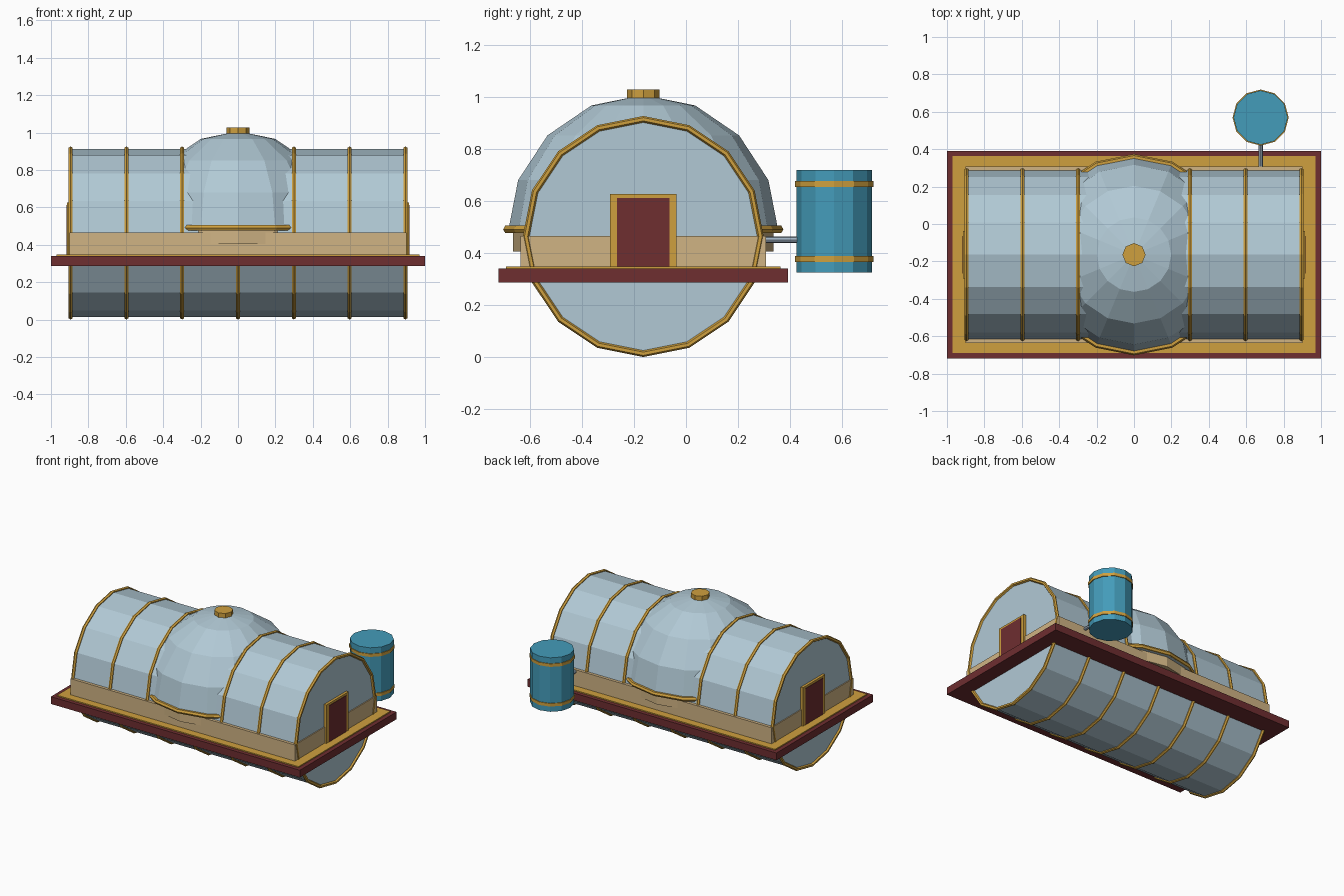
import bpy, bmesh
from math import sin, cos, pi
from mathutils import Matrix

old = bpy.data.objects.get("Cube")
if old:
    bpy.data.objects.remove(old, do_unlink=True)

YC = -0.164      # centre line of the building
ZC = 0.4635      # axis height of the hull


def material(name, rgb):
    """Flat material from display colour values."""
    lin = [((c / 255 + 0.055) / 1.055) ** 2.4 for c in rgb] + [1.0]
    m = bpy.data.materials.new(name)
    m.use_nodes = True
    m.diffuse_color = lin
    m.node_tree.nodes["Principled BSDF"].inputs["Base Color"].default_value = lin
    return m


PALE = material("pale blue", (177, 201, 213))
GOLD = material("gold", (207, 160, 62))
TAN = material("tan", (208, 180, 132))
RED = material("dark red", (110, 46, 48))
TEAL = material("teal blue", (68, 156, 186))
STEEL = material("steel", (160, 178, 194))


def finish(name, bm, mat):
    bmesh.ops.recalc_face_normals(bm, faces=bm.faces)
    mesh = bpy.data.meshes.new(name)
    bm.to_mesh(mesh)
    bm.free()
    mesh.materials.append(mat)
    obj = bpy.data.objects.new(name, mesh)
    bpy.context.collection.objects.link(obj)
    return obj


def box(name, mat, x, y, z):
    """Box from three (low, high) ranges."""
    bm = bmesh.new()
    bmesh.ops.create_cube(bm, size=1)
    for v in bm.verts:
        for i, (a, b) in enumerate((x, y, z)):
            v.co[i] = (a + b) / 2 + v.co[i] * (b - a)
    return finish(name, bm, mat)


def lathe(name, mat, profile, sides, centre, axis="Z", ring=False):
    """Turn a (radius, height) profile; a ring closes on itself, others get caps."""
    bm = bmesh.new()
    loops = [[bm.verts.new((r * cos(2 * pi * k / sides), r * sin(2 * pi * k / sides), h))
              for k in range(sides)] for r, h in profile]
    pairs = list(zip(loops, loops[1:]))
    if ring:
        pairs.append((loops[-1], loops[0]))
    for a, b in pairs:
        for k in range(sides):
            n = (k + 1) % sides
            bm.faces.new((a[k], a[n], b[n], b[k]))
    if not ring:
        bm.faces.new(loops[0])
        bm.faces.new(loops[-1])
    bmesh.ops.remove_doubles(bm, verts=bm.verts, dist=0.0001)
    turn = {"Z": Matrix(), "X": Matrix.Rotation(pi / 2, 4, "Y"),
            "Y": Matrix.Rotation(pi / 2, 4, "X")}[axis]
    bm.transform(Matrix.Translation(centre) @ turn)
    return finish(name, bm, mat)


def tube_profile(major, minor, n=6):
    return [(major + minor * cos(2 * pi * k / n), minor * sin(2 * pi * k / n)) for k in range(n)]


# Hull with its ribs
HULL_R, HALF = 0.45, 0.895
lathe("hull", PALE, [(HULL_R, -HALF), (HULL_R, HALF)], 16, (0, YC, ZC), "X")
for i in range(-3, 4):
    lathe(f"hull_rib_{i + 4}", GOLD, tube_profile(HULL_R, 0.0125), 16,
          (i * HALF / 3, YC, ZC), "X", ring=True)

# Deck and lower walls
box("deck", RED, (-1, 1), (YC - 0.555, YC + 0.555), (0.287, 0.34))
box("deck_trim", GOLD, (-0.97, 0.97), (YC - 0.527, YC + 0.527), (0.335, 0.348))
box("lower_wall", TAN, (-0.902, 0.902), (YC - 0.471, YC + 0.471), (0.34, 0.465))

# Doors at both ends
for side, s in (("left", 1), ("right", -1)):
    def span(a, b):
        return tuple(sorted((s * a, s * b)))
    box(f"{side}_door_frame", GOLD, span(0.89, 0.914), (YC - 0.127, YC + 0.127), (0.345, 0.627))
    box(f"{side}_door", RED, span(0.9, 0.917), (YC - 0.1, YC + 0.1), (0.349, 0.612))

# Dome, its base, ring and cap
DOME_R, DOME_H, DOME_Z = 0.52, 0.53, 0.477
dome_profile = [(DOME_R * cos(k * pi / 8), DOME_H * sin(k * pi / 8)) for k in range(4)]
lathe("dome", PALE, dome_profile + [(0.00001, DOME_H)], 16, (0, YC, DOME_Z))
lathe("dome_base", TAN, [(0.5, 0.405), (0.5, 0.48)], 16, (0, YC, 0))
lathe("dome_ring", GOLD, tube_profile(0.522, 0.016), 16, (0, YC, 0.491), ring=True)
lathe("dome_cap", GOLD, [(0.062, 0.98), (0.062, 1.027)], 8, (0, YC, 0))

# Storage tank with bands and pipe
TX, TY = 0.677, 0.569
lathe("tank", TEAL, [(0.145, 0.326), (0.145, 0.718)], 12, (TX, TY, 0))
for n, z in enumerate((0.377, 0.665)):
    lathe(f"tank_band_{n + 1}", GOLD,
          [(0.14, z - 0.011), (0.15, z - 0.011), (0.15, z + 0.011), (0.14, z + 0.011)],
          12, (TX, TY, 0), ring=True)
lathe("tank_pipe", STEEL, [(0.012, -0.1), (0.012, 0.1)], 8, (TX, 0.37, 0.451), "Y")
